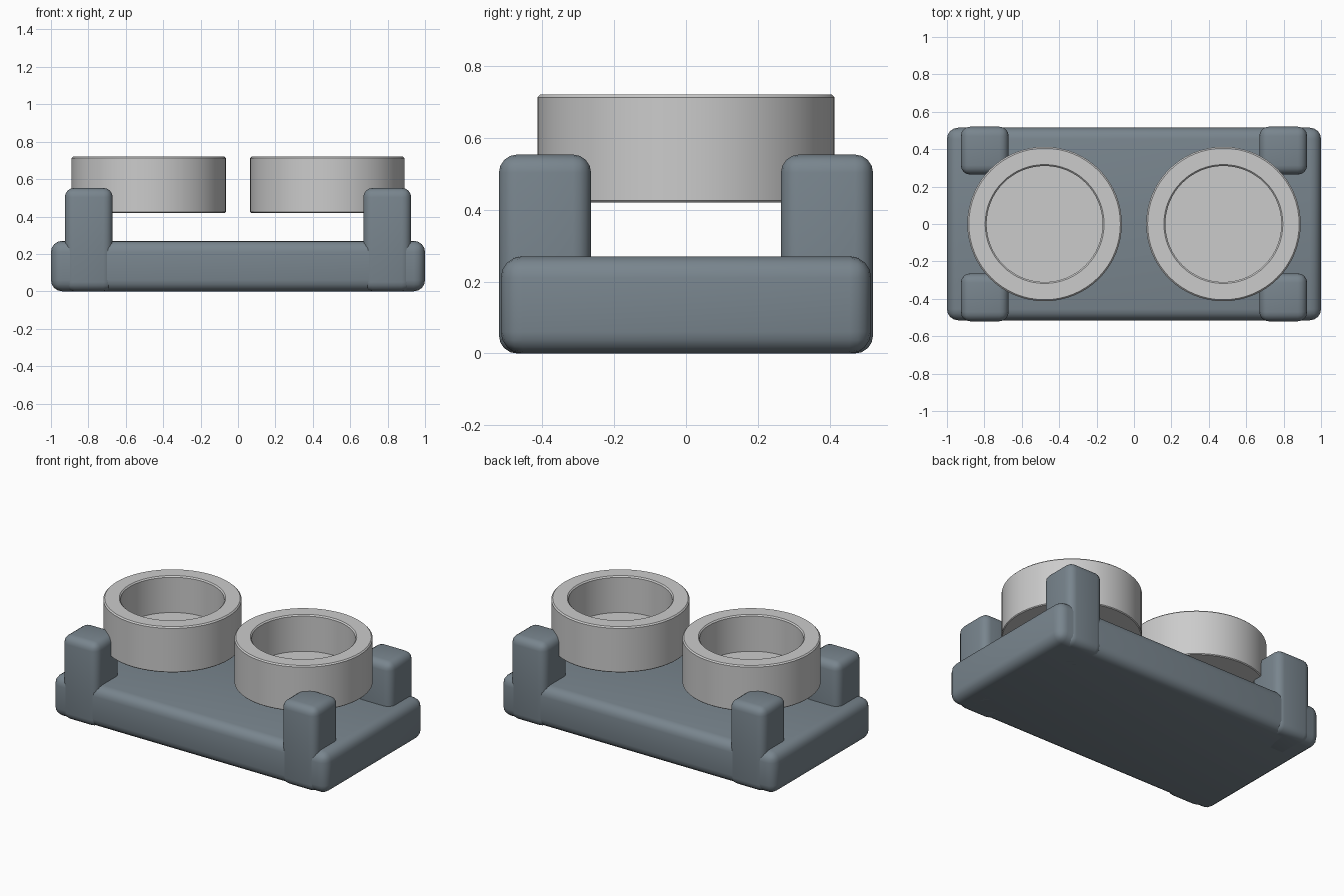
import bpy, math

if "Cube" in bpy.data.objects:
    bpy.data.objects.remove(bpy.data.objects["Cube"])


def rounded_box(name, lo, hi, radius, color):
    """Box between two corners with rounded edges."""
    bpy.ops.mesh.primitive_cube_add(size=1, location=[(a + b) / 2 for a, b in zip(lo, hi)])
    ob = bpy.context.object
    ob.name = name
    ob.scale = [b - a for a, b in zip(lo, hi)]
    bpy.ops.object.transform_apply(location=False, rotation=False, scale=True)
    bev = ob.modifiers.new("round", 'BEVEL')
    bev.width = radius
    bev.segments = 4
    bpy.ops.object.modifier_apply(modifier="round")
    bpy.ops.object.shade_smooth_by_angle(angle=math.radians(35))
    ob.data.materials.append(color)
    return ob


def lathe(name, profile, x, steps=64):
    """Closed solid of revolution; the profile starts and ends on the axis."""
    verts, faces = [(0, 0, profile[0][1])], []
    ring = profile[1:-1]
    for r, z in ring:
        for i in range(steps):
            a = 2 * math.pi * i / steps
            verts.append((r * math.cos(a), r * math.sin(a), z))
    verts.append((0, 0, profile[-1][1]))
    end = len(verts) - 1
    for i in range(steps):
        j = (i + 1) % steps
        faces.append((0, 1 + j, 1 + i))
        for k in range(len(ring) - 1):
            a, b = 1 + k * steps, 1 + (k + 1) * steps
            faces.append((a + i, a + j, b + j, b + i))
        last = 1 + (len(ring) - 1) * steps
        faces.append((last + i, last + j, end))
    me = bpy.data.meshes.new(name)
    me.from_pydata(verts, [], faces)
    ob = bpy.data.objects.new(name, me)
    bpy.context.collection.objects.link(ob)
    ob.location.x = x
    bpy.ops.object.select_all(action='DESELECT')
    ob.select_set(True)
    bpy.context.view_layer.objects.active = ob
    bpy.ops.object.shade_smooth_by_angle(angle=math.radians(35))


slate = bpy.data.materials.new("slate")
slate.diffuse_color = (0.19, 0.235, 0.27, 1)
slate.use_nodes = True
slate.node_tree.nodes["Principled BSDF"].inputs["Base Color"].default_value = slate.diffuse_color

# base slab
rounded_box("base", (-1, -0.515, 0), (1, 0.515, 0.27), 0.06, slate)

# corner posts, sunk into the base
for sx, side in ((-1, "left"), (1, "right")):
    for sy, end in ((-1, "front"), (1, "back")):
        cx, cy = sx * 0.798, sy * 0.392
        rounded_box(f"{end}_{side}_post", (cx - 0.128, cy - 0.128, 0.0),
                    (cx + 0.128, cy + 0.128, 0.553), 0.05, slate)

# two open bowls with thick rims, resting between the posts
bowl = [(0, 0.42), (0.408, 0.42), (0.413, 0.425), (0.413, 0.712), (0.405, 0.72),
        (0.318, 0.72), (0.31, 0.712), (0.31, 0.48), (0, 0.48)]
for sx, side in ((-1, "left"), (1, "right")):
    lathe(f"{side}_bowl", bowl, sx * 0.478)
